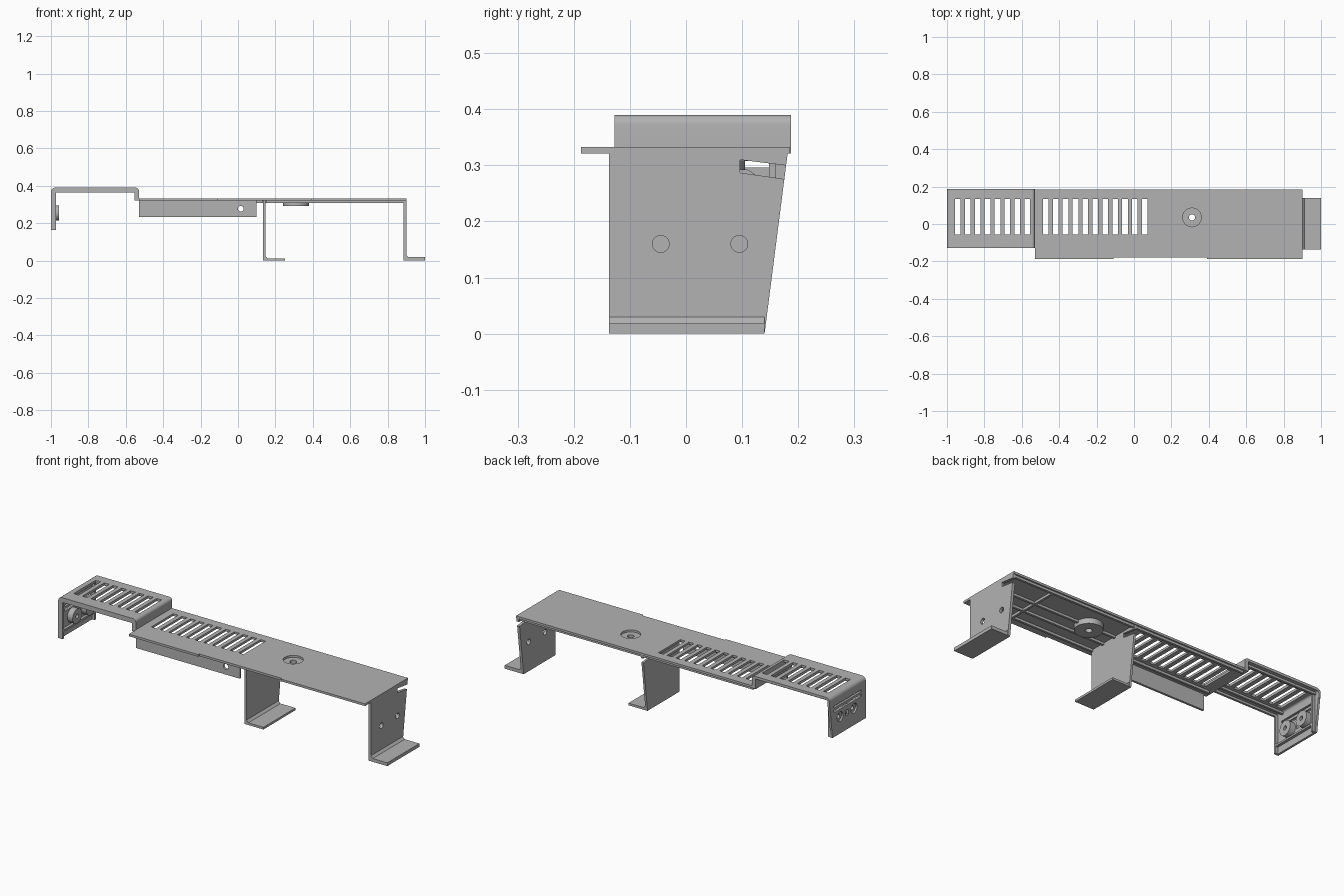
import bpy, bmesh, math
from mathutils import Vector

if "Cube" in bpy.data.objects:
    bpy.data.objects.remove(bpy.data.objects["Cube"])

grey = bpy.data.materials.new("light grey")
grey.diffuse_color = (0.45, 0.45, 0.45, 1)
grey.use_nodes = True
grey.node_tree.nodes["Principled BSDF"].inputs["Base Color"].default_value = grey.diffuse_color


def add_prism(bm, pts, axis, a, b):
    """Extrude a 2D outline along an axis; outline is in the other two axes."""
    def place(p, d):
        u, v = p
        return Vector({'x': (d, u, v), 'y': (u, d, v), 'z': (u, v, d)}[axis])
    lo = [bm.verts.new(place(p, a)) for p in pts]
    hi = [bm.verts.new(place(p, b)) for p in pts]
    n = len(pts)
    faces = [bm.faces.new(lo), bm.faces.new(hi)]
    for i in range(n):
        j = (i + 1) % n
        faces.append(bm.faces.new((lo[i], lo[j], hi[j], hi[i])))
    bmesh.ops.recalc_face_normals(bm, faces=faces)


def rect(u0, u1, v0, v1):
    return [(u0, v0), (u1, v0), (u1, v1), (u0, v1)]


def circle(u, v, r, n=32):
    return [(u + r * math.cos(2 * math.pi * i / n),
             v + r * math.sin(2 * math.pi * i / n)) for i in range(n)]


def make(name, prisms):
    bm = bmesh.new()
    for p in prisms:
        add_prism(bm, *p)
    me = bpy.data.meshes.new(name)
    bm.to_mesh(me)
    bm.free()
    me.materials.append(grey)
    ob = bpy.data.objects.new(name, me)
    bpy.context.collection.objects.link(ob)
    return ob


def part(name, prisms, cuts=()):
    """A solid part with all its openings cut out."""
    ob = make(name, prisms)
    if cuts:
        cutter = make("cutter", cuts)
        mod = ob.modifiers.new("openings", 'BOOLEAN')
        mod.operation = 'DIFFERENCE'
        mod.solver = 'EXACT'
        mod.object = cutter
        bpy.context.view_layer.update()
        dg = bpy.context.evaluated_depsgraph_get()
        me = bpy.data.meshes.new_from_object(ob.evaluated_get(dg))
        ob.modifiers.clear()
        ob.data = me
        bpy.data.objects.remove(cutter)
    bpy.context.view_layer.objects.active = ob
    ob.select_set(True)
    bpy.ops.object.shade_smooth_by_angle(angle=math.radians(30))
    ob.select_set(False)
    return ob


def back_y(z):
    """Sloping rear edge shared by the upright walls."""
    return 0.14 + 0.128 * z


def slots(x0, count, z0, z1):
    return [(rect(x0 + i * 0.053, x0 + i * 0.053 + 0.03, -0.055, 0.135),
             'z', z0, z1) for i in range(count)]


# Main deck with a shallow front recess, vent slots and a round well
deck = [(-0.53, -0.187), (-0.11, -0.187), (-0.11, -0.178), (0.39, -0.178),
        (0.39, -0.187), (0.9, -0.187), (0.9, 0.185), (-0.53, 0.185)]
part("main_deck", [(deck, 'z', 0.321, 0.333)],
     slots(-0.487, 11, 0.3, 0.35) + [(circle(0.31, 0.035, 0.05), 'z', 0.3, 0.35)])

# Cup under the well with a screw hole
part("screw_cup", [(circle(0.31, 0.035, 0.07), 'z', 0.292, 0.322)],
     [(circle(0.31, 0.035, 0.05), 'z', 0.302, 0.34),
      (circle(0.31, 0.035, 0.017), 'z', 0.28, 0.34)])

# Stiffening ribs under the main deck
part("deck_ribs", [
    (rect(-0.53, 0.89, 0.165, 0.177), 'z', 0.308, 0.322),
    (rect(-0.53, 0.13, -0.085, -0.073), 'z', 0.308, 0.322),
    (rect(0.15, 0.89, -0.137, -0.125), 'z', 0.308, 0.322),
    (rect(0.15, 0.25, 0.03, 0.042), 'z', 0.308, 0.322),
    (rect(0.37, 0.89, 0.03, 0.042), 'z', 0.308, 0.322),
    (rect(0.15, 0.89, -0.055, -0.043), 'z', 0.308, 0.322),
    (rect(0.64, 0.652, -0.125, 0.165), 'z', 0.308, 0.322)])

# Raised deck: bent strip with rounded corners, stepping down to the main deck
def arc(cx, cz, r, a0, a1, n=6):
    return [(cx + r * math.cos(math.radians(a0 + (a1 - a0) * i / n)),
             cz + r * math.sin(math.radians(a0 + (a1 - a0) * i / n)))
            for i in range(n + 1)]

strip = ([(-1, 0.34)] + arc(-0.978, 0.368, 0.022, 180, 90)
         + arc(-0.547, 0.373, 0.017, 90, 0)
         + [(-0.53, 0.321), (-0.553, 0.321), (-0.553, 0.376)]
         + arc(-0.977, 0.365, 0.011, 90, 180) + [(-0.988, 0.34)])
part("raised_deck", [(strip, 'y', -0.127, 0.187)], slots(-0.957, 8, 0.35, 0.42))
part("raised_deck_ribs", [
    (rect(-0.988, -0.553, y, y + 0.012), 'z', 0.364, 0.378)
    for y in (-0.127, -0.085, 0.155)])

# Left end wall with horizontal slots and two screw holes
screws = (-0.025, 0.095)
wall = [(-0.127, 0.163), (back_y(0.163), 0.163), (back_y(0.34), 0.34), (-0.127, 0.34)]
part("end_wall", [(wall, 'x', -1, -0.988)],
     [(circle(y, 0.255, 0.026), 'x', -1.1, -0.9) for y in screws]
     + [(rect(-0.09, 0.15, 0.296, 0.308), 'x', -1.1, -0.9),
        (rect(-0.09, 0.15, 0.322, 0.332), 'x', -1.1, -0.9),
        (rect(0.022, 0.05, 0.24, 0.27), 'x', -1.1, -0.9)])
part("end_wall_ribs", [
    (rect(-0.127, -0.115, 0.163, 0.37), 'x', -0.988, -0.973),
    (rect(0.148, 0.16, 0.163, 0.37), 'x', -0.988, -0.973),
    (rect(-0.127, 0.155, 0.2, 0.21), 'x', -0.988, -0.973)])

# Screw cups on the inside of the end wall
for i, y in enumerate(screws):
    part(f"end_wall_cup_{i + 1}", [(circle(y, 0.255, 0.04), 'x', -0.99, -0.956)],
         [(circle(y, 0.255, 0.026), 'x', -1.1, -0.966),
          (circle(y, 0.255, 0.011), 'x', -1.1, -0.9)])

# Front skirt hanging below the main deck
part("front_skirt", [(rect(-0.53, 0.1, 0.234, 0.322), 'y', -0.127, -0.115)],
     [(circle(0.015, 0.277, 0.015), 'y', -0.3, 0.1)])

# Two legs with sloping rear edges, open rear notches and flat feet
notch = [(0.096, 0.287), (0.25, 0.265), (0.25, 0.291), (0.096, 0.31)]
for name, x, t, foot_end, foot_t, holes in (
        ("middle_leg", 0.135, 0.012, 0.25, 0.012, False),
        ("right_leg", 0.885, 0.015, 1.0, 0.018, True)):
    leg = [(-0.137, 0), (back_y(0), 0), (back_y(0.325), 0.325), (-0.137, 0.325)]
    cuts = [(notch, 'x', x - 0.1, x + 0.1)]
    if holes:
        cuts += [(circle(y, 0.16, 0.015), 'x', x - 0.1, x + 0.1)
                 for y in (-0.045, 0.095)]
    part(name, [(leg, 'x', x, x + t)], cuts)
    # Foot with a small sloped fillet in the corner
    foot = [(x + t, 0), (foot_end, 0), (foot_end, foot_t),
            (x + t + 0.012, foot_t), (x + t, foot_t + 0.012)]
    part(name.replace("leg", "foot"), [(foot, 'y', -0.137, 0.14)])
